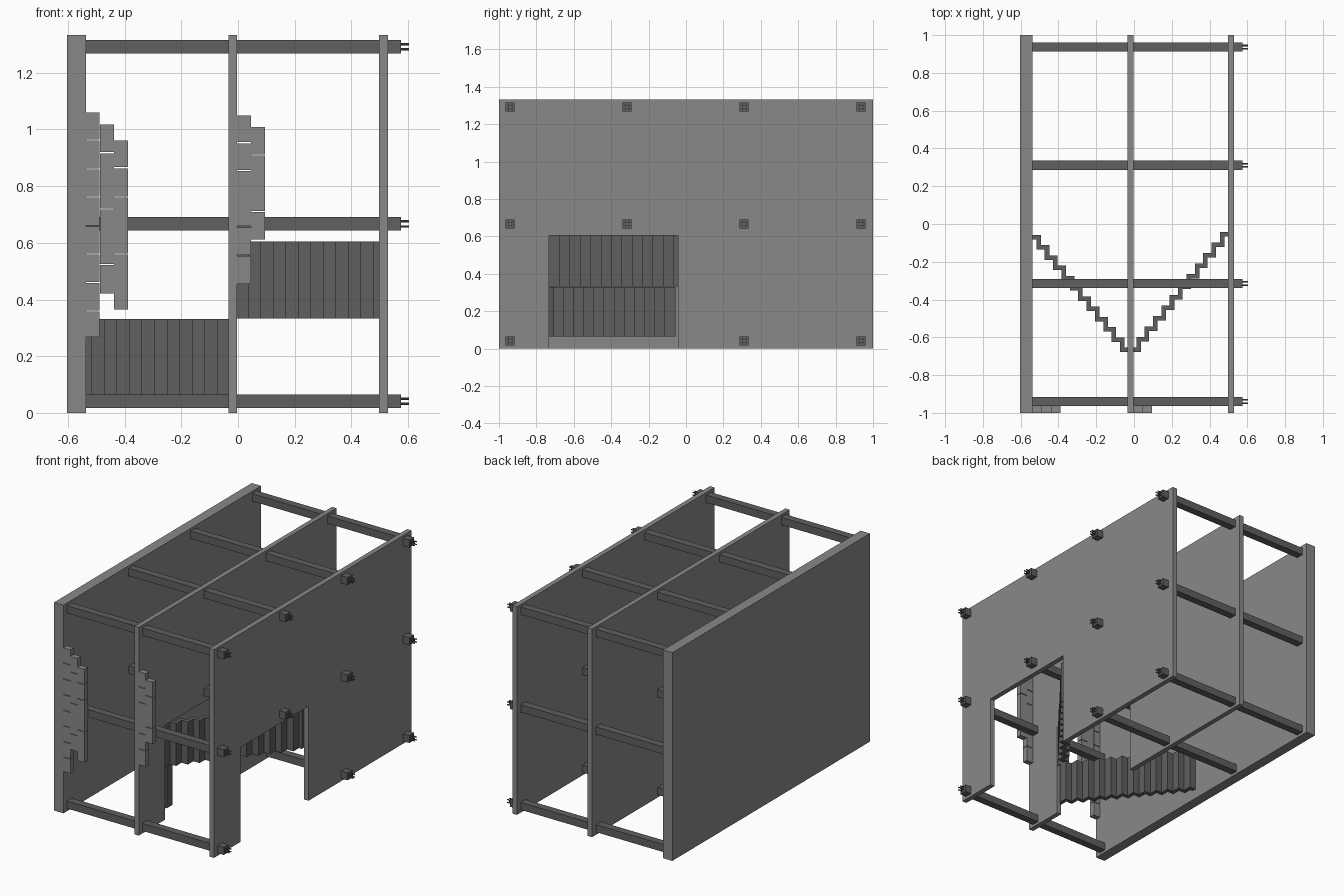
import bpy, bmesh
from mathutils import Matrix, Vector

if "Cube" in bpy.data.objects:
    bpy.data.objects.remove(bpy.data.objects["Cube"])


def material(name, v):
    m = bpy.data.materials.new(name)
    m.diffuse_color = (v, v, v, 1)
    m.use_nodes = True
    m.node_tree.nodes["Principled BSDF"].inputs["Base Color"].default_value = m.diffuse_color
    return m


LIGHT = material("light grey", 0.25)
DARK = material("dark grey", 0.115)


def finish(name, bm, mat):
    bmesh.ops.recalc_face_normals(bm, faces=bm.faces)
    me = bpy.data.meshes.new(name)
    bm.to_mesh(me)
    bm.free()
    me.materials.append(mat)
    ob = bpy.data.objects.new(name, me)
    bpy.context.collection.objects.link(ob)
    return ob


def add_box(bm, x, y, z):
    size = (x[1] - x[0], y[1] - y[0], z[1] - z[0])
    mid = Vector((sum(x) / 2, sum(y) / 2, sum(z) / 2))
    bmesh.ops.create_cube(bm, size=1, matrix=Matrix.Translation(mid) @ Matrix.Diagonal((*size, 1)))


def prism(name, pts, axis, lo, hi, mat):
    """Extrude a 2D outline along x (points are y,z) or z (points are x,y)."""
    bm = bmesh.new()
    put = (lambda p: (lo, p[0], p[1])) if axis == "x" else (lambda p: (p[0], p[1], lo))
    face = bm.faces.new([bm.verts.new(put(p)) for p in pts])
    geom = bmesh.ops.extrude_face_region(bm, geom=[face])["geom"]
    vec = Vector((hi - lo, 0, 0)) if axis == "x" else Vector((0, 0, hi - lo))
    bmesh.ops.translate(bm, vec=vec, verts=[g for g in geom if isinstance(g, bmesh.types.BMVert)])
    return finish(name, bm, mat)


# Walls: solid left wall, middle and right walls with a doorway
H = 1.333
prism("left_wall", [(-1, 0), (1, 0), (1, H), (-1, H)], "x", -0.603, -0.537, LIGHT)
doorway = [(-1, 0), (-0.733, 0), (-0.733, 0.605), (-0.043, 0.605), (-0.043, 0),
           (1, 0), (1, H), (-1, H)]
prism("middle_wall", doorway, "x", -0.034, -0.003, LIGHT)
prism("right_wall", doorway, "x", 0.498, 0.53, LIGHT)

# Cross beams with four pins at each end (none across the doorway floor)
for i, y in enumerate((-0.94, -0.315, 0.311, 0.936)):
    for j, z in enumerate((0.041, 0.667, 1.292)):
        if i == 1 and j == 0:
            continue
        bm = bmesh.new()
        s = 0.024
        add_box(bm, (-0.537, 0.575), (y - s, y + s), (z - s, z + s))
        for dy in (-0.009, 0.009):
            for dz in (-0.009, 0.009):
                bmesh.ops.create_cone(
                    bm, cap_ends=True, segments=8, radius1=0.004, radius2=0.004, depth=0.032,
                    matrix=Matrix.Translation((0.587, y + dy, z + dz)) @ Matrix.Rotation(1.5707963, 4, "Y"))
        finish(f"beam_{i}_{j}", bm, DARK)


# Folded stair panels: zigzag outline extruded upward
def stair(name, y_top, z0, z1, mirror):
    n, t, x0, x1, y_end = 12, 0.024, -0.537, -0.006, -0.733
    dx, dy = (x1 - x0) / n, (y_top - y_end - t) / n
    zig = []
    for k in range(n):
        zig += [(x0 + k * dx, y_top - k * dy), (x0 + (k + 1) * dx, y_top - k * dy)]
    zig.append((x1, y_top - n * dy))
    back = [(max(x - t, x0), y - t) for x, y in zig]
    pts = zig + back[::-1]
    if mirror:
        pts = [(-0.038 - x, y) for x, y in pts]
    prism(name, pts, "z", z0, z1, DARK)


stair("lower_stair", -0.057, 0.064, 0.331, False)
stair("upper_stair", -0.043, 0.333, 0.605, True)

# Brick columns on the front edges of the walls: left x, then brick joints
columns = [
    (-0.537, (1.062, 0.963, 0.861, 0.762, 0.66, 0.561, 0.46, 0.36, 0.265)),
    (-0.487, (1.02, 0.918, 0.72, 0.523, 0.42)),
    (-0.438, (0.963, 0.865, 0.762, 0.561, 0.363)),
    (-0.003, (1.052, 0.953, 0.855, 0.657, 0.555, 0.452)),
    (0.046, (1.01, 0.91, 0.71, 0.61)),
]
for c, (x, joints) in enumerate(columns):
    bm = bmesh.new()
    for top, bottom in zip(joints, joints[1:]):
        add_box(bm, (x, x + 0.049), (-1, -0.964), (bottom + 0.002, top - 0.002))
    finish(f"brick_column_{c}", bm, LIGHT)
